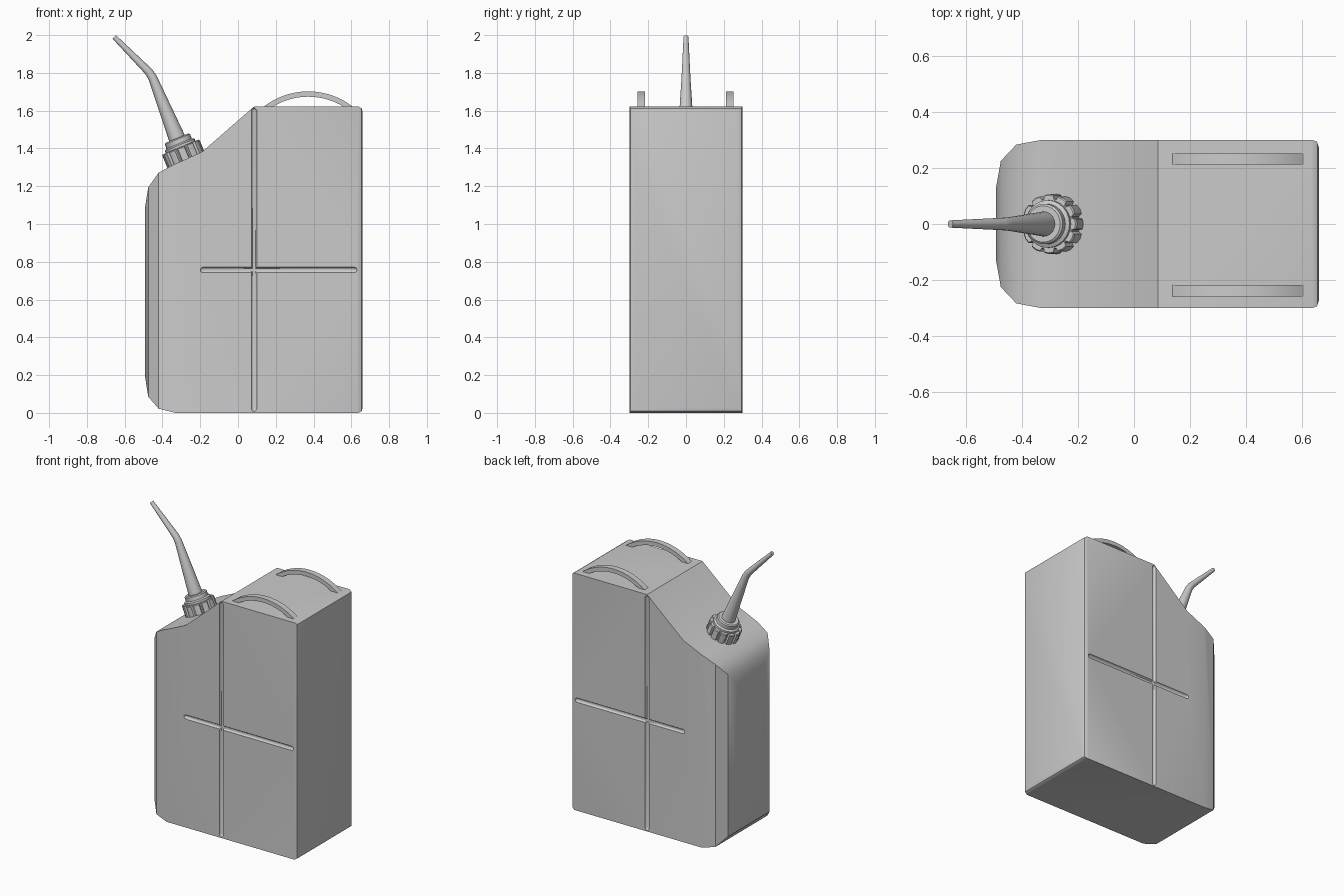
import bpy, bmesh, math
from math import sin, cos, pi, radians
from mathutils import Vector, Matrix

if "Cube" in bpy.data.objects:
    bpy.data.objects.remove(bpy.data.objects["Cube"])


def finish(name, bm, angle=30):
    bmesh.ops.remove_doubles(bm, verts=bm.verts, dist=1e-5)
    bmesh.ops.recalc_face_normals(bm, faces=bm.faces)
    me = bpy.data.meshes.new(name)
    bm.to_mesh(me)
    bm.free()
    ob = bpy.data.objects.new(name, me)
    bpy.context.collection.objects.link(ob)
    smooth(ob, angle)
    return ob


def smooth(ob, angle):
    bpy.ops.object.select_all(action='DESELECT')
    ob.select_set(True)
    bpy.context.view_layer.objects.active = ob
    bpy.ops.object.shade_smooth_by_angle(angle=radians(angle))


def prism(name, pts, offset, angle=30):
    """Extrude a closed outline of 3D points along offset."""
    bm = bmesh.new()
    f = bm.faces.new([bm.verts.new(p) for p in pts])
    new = bmesh.ops.extrude_face_region(bm, geom=[f])['geom']
    bmesh.ops.translate(bm, vec=offset, verts=[v for v in new if isinstance(v, bmesh.types.BMVert)])
    return finish(name, bm, angle)


def loft(name, rings, angle=30):
    """Join rings of points and cap both ends."""
    bm = bmesh.new()
    vs = [[bm.verts.new(p) for p in r] for r in rings]
    n = len(vs[0])
    for a, b in zip(vs, vs[1:]):
        for i in range(n):
            bm.faces.new((a[i], a[(i + 1) % n], b[(i + 1) % n], b[i]))
    bm.faces.new(vs[0][::-1])
    bm.faces.new(vs[-1])
    return finish(name, bm, angle)


def circle(r, h, m, n=24):
    return [m @ Vector((r * cos(2 * pi * i / n), r * sin(2 * pi * i / n), h)) for i in range(n)]


def boolean(ob, tool, op):
    mod = ob.modifiers.new(op, 'BOOLEAN')
    mod.operation, mod.object, mod.solver = op, tool, 'EXACT'
    bpy.context.view_layer.objects.active = ob
    bpy.ops.object.modifier_apply(modifier=mod.name)
    bpy.data.objects.remove(tool, do_unlink=True)


# Body: side outline intersected with plan outline
side = [(-.33, 0), (-.42, .022), (-.475, .085), (-.492, .19), (-.492, 1.09), (-.475, 1.195),
        (-.42, 1.272), (-.345, 1.312), (-.19, 1.382), (.085, 1.622), (.637, 1.622), (.655, 1.612),
        (.66, 1.59), (.66, .03), (.655, .01), (.637, 0)]
half = [(.66, .27), (.653, .293), (.635, .3), (-.33, .3), (-.42, .283), (-.475, .225), (-.492, .13)]
plan = half + [(x, -y) for x, y in reversed(half)]
body = prism("body", [(x, -.4, z) for x, z in side], (0, .8, 0))
boolean(body, prism("plan_cutter", [(x, y, -.1) for x, y in plan], (0, 0, 2)), 'INTERSECT')

# Cross grooves with rounded ends on both broad sides
GR = .015


def groove(start, axis, length):
    m = Matrix.Translation(start) @ Vector(axis).to_track_quat('Z', 'Y').to_matrix().to_4x4()
    arc = [(GR * cos(t), GR * sin(t)) for t in [radians(a) for a in (0, 30, 60, 85)]]
    prof = [(r, GR - h) for r, h in reversed(arc)] + [(r, length - GR + h) for r, h in arc]
    boolean(body, loft("groove_cutter", [circle(r, h, m, 12) for r, h in prof]), 'DIFFERENCE')


for s in (-1, 1):
    groove((.085, s * .302, .008), (0, 0, 1), 1.606)
    groove((-.2, s * .302, .757), (1, 0, 0), .83)
smooth(body, 30)

# Two arched handles on the top
for s, label in ((-1, "front"), (1, "back")):
    R, t, a = .385, .028, radians(38.5)
    c = Vector((.372, s * .235 - .023, 1.702 - R))
    angs = [-a + 2 * a * i / 14 for i in range(15)]
    outline = [c + Vector((R * sin(g), 0, R * cos(g))) for g in angs]
    outline += [c + Vector(((R - t) * sin(g), 0, (R - t) * cos(g))) for g in reversed(angs)]
    prism(label + "_handle", outline, (0, .04, 0))

# Tilted cap frame
tilt = Matrix.Translation((-.275, 0, 1.338)) @ Matrix.Rotation(radians(-22.5), 4, 'Y')

# Grip ring with twelve teeth
teeth = []
for i in range(12):
    for d, r in ((-10, .105), (0, .107), (10, .105), (13, .092), (17, .092)):
        g = radians(30 * i + d)
        teeth.append((r * cos(g), r * sin(g)))
rings = [[tilt @ Vector((x * k, y * k, h)) for x, y in teeth]
         for k, h in ((1, -.005), (1, .07), (.96, .075))]
loft("cap_grip", rings)

# Neck under the cap and stepped collar above it
loft("neck", [circle(.085, h, tilt) for h in (-.05, .02)])
loft("cap_collar", [circle(r, h, tilt) for r, h in
                    ((.085, .06), (.085, .088), (.072, .095), (.072, .12), (.065, .126))])

# Tapered bent spout
path = [tilt @ Vector((0, 0, .1)), Vector((-.452, 0, 1.775)), Vector((-.473, 0, 1.807)),
        Vector((-.655, 0, 1.99))]
radii = (.046, .0235, .022, .013)
lower, upper = (path[1] - path[0]).normalized(), (path[3] - path[2]).normalized()
rings = []
for p, r, d in zip(path, radii, (lower, lower * 2 + upper, lower + upper * 2, upper)):
    ang = math.atan2(d.x, d.z)
    rings.append(circle(r, 0, Matrix.Translation(p) @ Matrix.Rotation(ang, 4, 'Y'), 20))
loft("spout", rings)
